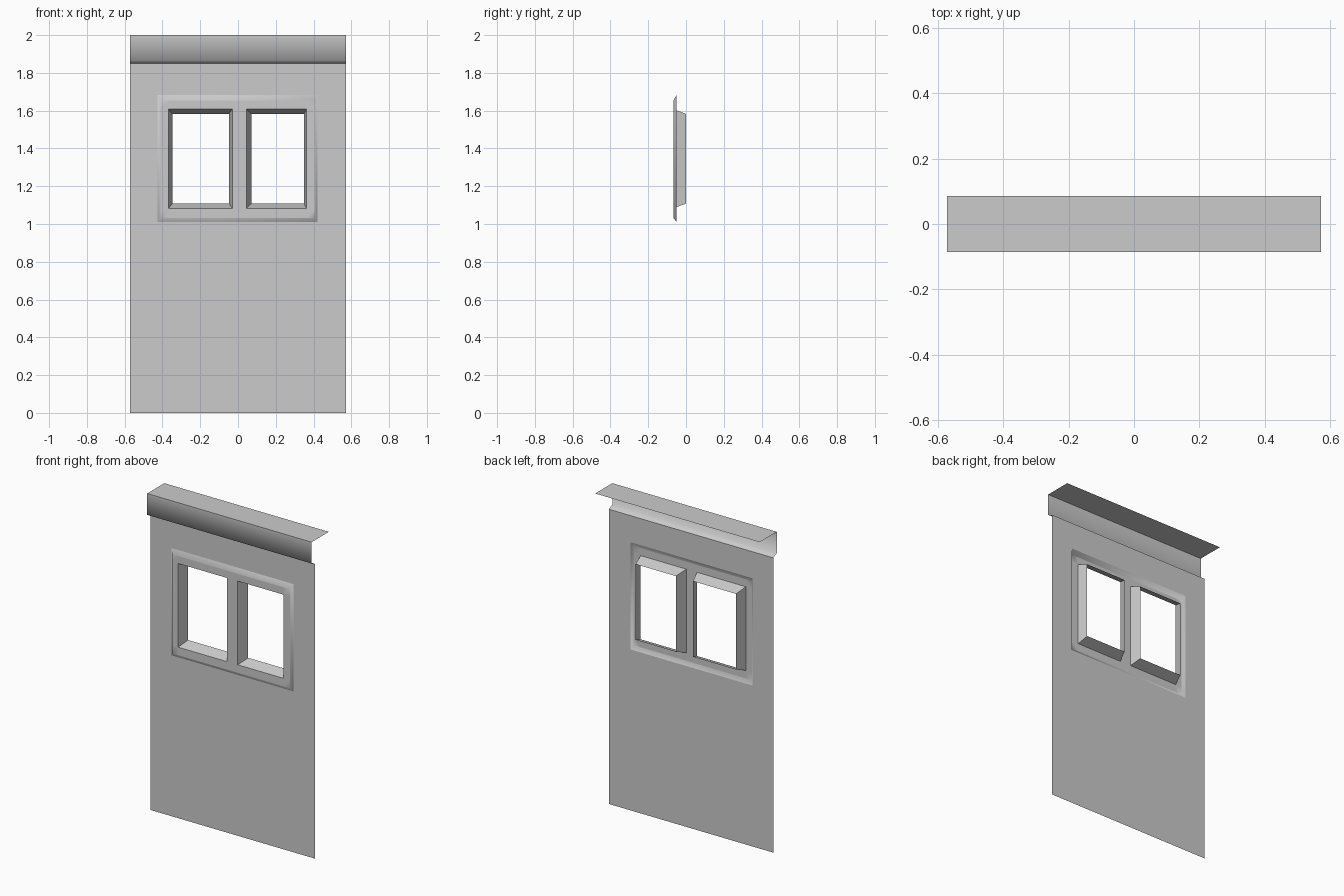
import bpy, bmesh, math

if "Cube" in bpy.data.objects:
    bpy.data.objects.remove(bpy.data.objects["Cube"])

WALL_Y, FRAME_Y, BACK_Y, HALF = -0.05, -0.067, 0.0, 0.571


def finish(name, bm, smooth=None):
    bmesh.ops.remove_doubles(bm, verts=bm.verts, dist=1e-5)
    bmesh.ops.delete(bm, geom=[v for v in bm.verts if not v.link_faces], context='VERTS')
    me = bpy.data.meshes.new(name)
    bm.to_mesh(me)
    bm.free()
    ob = bpy.data.objects.new(name, me)
    bpy.context.collection.objects.link(ob)
    if smooth:
        bpy.ops.object.select_all(action='DESELECT')
        ob.select_set(True)
        bpy.context.view_layer.objects.active = ob
        bpy.ops.object.shade_smooth_by_angle(angle=math.radians(smooth))


def quad(bm, pts):
    bm.faces.new([bm.verts.new(p) for p in pts])


def sheet(bm, xs, zs, y, holes):
    """Front-facing grid of quads, leaving out the (column, row) cells in holes."""
    for i in range(len(xs) - 1):
        for j in range(len(zs) - 1):
            if (i, j) not in holes:
                a, b, c, d = xs[i], xs[i + 1], zs[j], zs[j + 1]
                quad(bm, [(a, y, c), (b, y, c), (b, y, d), (a, y, d)])


def corners(rect, y):
    a, b, c, d = rect
    return [(a, y, c), (b, y, c), (b, y, d), (a, y, d)]


def ring(bm, outer, y0, inner, y1):
    """Sloped band between two rectangles (x0, x1, z0, z1)."""
    o, n = corners(outer, y0), corners(inner, y1)
    for k in range(4):
        m = (k + 1) % 4
        quad(bm, [o[k], o[m], n[m], n[k]])


OUTER = (-0.426, 0.421, 1.01, 1.683)
FACE = (-0.411, 0.407, 1.033, 1.654)
# each window: front opening and smaller back opening
WINDOWS = [((-0.368, -0.03, 1.083, 1.608), (-0.347, -0.048, 1.108, 1.583)),
           ((0.045, 0.362, 1.083, 1.608), (0.071, 0.350, 1.108, 1.583))]

# wall panel with the opening for the frame
bm = bmesh.new()
sheet(bm, [-HALF, OUTER[0], OUTER[1], HALF], [0, OUTER[2], OUTER[3], 1.85], WALL_Y, {(1, 1)})
finish("wall_panel", bm)

# raised window frame with bevelled rim
bm = bmesh.new()
ring(bm, OUTER, WALL_Y, FACE, FRAME_Y)
(l, r) = (WINDOWS[0][0], WINDOWS[1][0])
sheet(bm, [FACE[0], l[0], l[1], r[0], r[1], FACE[1]], [FACE[2], l[2], l[3], FACE[3]],
      FRAME_Y, {(1, 1), (3, 1)})
finish("window_frame", bm, 60)

# tapered window reveals
for side, (front, back) in zip(("left", "right"), WINDOWS):
    bm = bmesh.new()
    ring(bm, front, FRAME_Y, back, BACK_Y)
    finish(side + "_window_reveal", bm)

# cornice: sloped ledge, fascia and flat top
bm = bmesh.new()
profile = [(WALL_Y, 1.85), (-0.085, 1.866), (-0.085, 2.0), (0.085, 2.0)]
for (y0, z0), (y1, z1) in zip(profile, profile[1:]):
    quad(bm, [(-HALF, y0, z0), (HALF, y0, z0), (HALF, y1, z1), (-HALF, y1, z1)])
finish("cornice", bm, 75)
